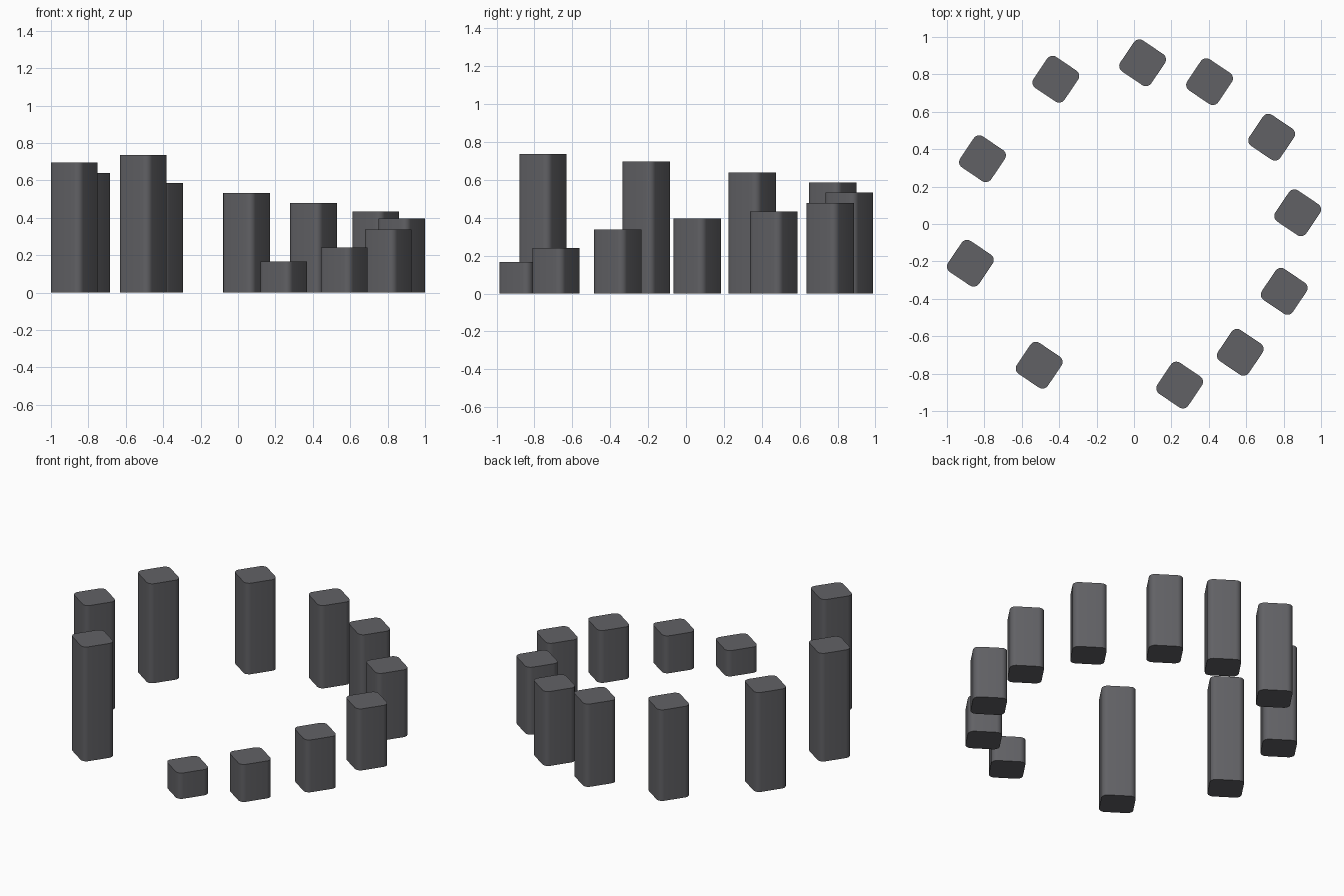
import bpy, bmesh, math

if "Cube" in bpy.data.objects:
    bpy.data.objects.remove(bpy.data.objects["Cube"])

HALF = 0.1            # half side of the square footprint
RADIUS = 0.0355       # rounding of the upright edges
TURN = math.radians(-34)

# x, y, height of every post, shortest to tallest round the ring
POSTS = [
    (0.244, -0.861, 0.166), (0.568, -0.686, 0.241), (0.803, -0.360, 0.337),
    (0.875, 0.060, 0.396), (0.736, 0.464, 0.433), (0.404, 0.761, 0.479),
    (0.046, 0.862, 0.533), (-0.418, 0.774, 0.586), (-0.810, 0.349, 0.640),
    (-0.875, -0.210, 0.696), (-0.507, -0.755, 0.736),
]


def rounded_square(segments=6):
    c = HALF - RADIUS
    points = []
    for q, (sx, sy) in enumerate([(1, 1), (-1, 1), (-1, -1), (1, -1)]):
        for i in range(segments + 1):
            a = math.pi / 2 * (q + i / segments)
            points.append((sx * c + RADIUS * math.cos(a), sy * c + RADIUS * math.sin(a)))
    return points


def post(name, x, y, height):
    bm = bmesh.new()
    base = bm.faces.new([bm.verts.new((px, py, 0)) for px, py in rounded_square()])
    top = bmesh.ops.extrude_face_region(bm, geom=[base], use_keep_orig=True)
    bmesh.ops.translate(bm, vec=(0, 0, height),
                        verts=[v for v in top["geom"] if isinstance(v, bmesh.types.BMVert)])
    bmesh.ops.recalc_face_normals(bm, faces=bm.faces)
    mesh = bpy.data.meshes.new(name)
    bm.to_mesh(mesh)
    bm.free()
    obj = bpy.data.objects.new(name, mesh)
    obj.location = (x, y, 0)
    obj.rotation_euler.z = TURN
    bpy.context.collection.objects.link(obj)
    obj.select_set(True)
    bpy.context.view_layer.objects.active = obj


# Ring of posts rising in height
for i, (x, y, h) in enumerate(POSTS, 1):
    post(f"post_{i:02d}", x, y, h)
bpy.ops.object.shade_smooth_by_angle(angle=math.radians(30))

# Dark grey finish
mat = bpy.data.materials.new("dark_grey")
mat.diffuse_color = (0.12, 0.12, 0.13, 1)
mat.use_nodes = True
mat.node_tree.nodes["Principled BSDF"].inputs["Base Color"].default_value = mat.diffuse_color
for obj in bpy.context.selected_objects:
    obj.data.materials.append(mat)
